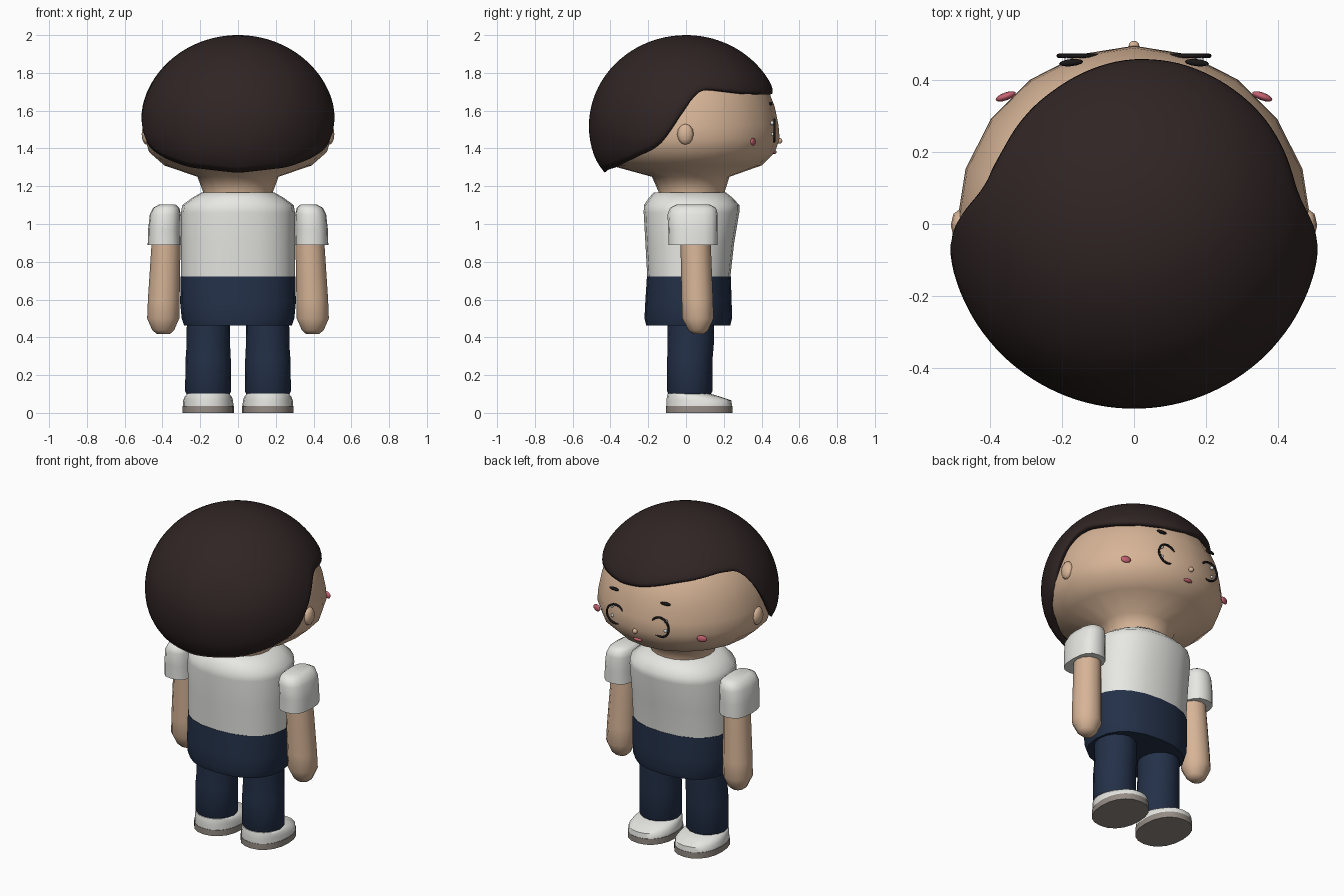
import bpy, bmesh, math
from mathutils import Vector

cube = bpy.data.objects.get("Cube")
if cube:
    bpy.data.objects.remove(cube)


def material(name, rgb):
    m = bpy.data.materials.new(name)
    m.use_nodes = True
    m.diffuse_color = (*rgb, 1)
    bsdf = next(n for n in m.node_tree.nodes if n.type == 'BSDF_PRINCIPLED')
    bsdf.inputs["Base Color"].default_value = (*rgb, 1)
    return m


SKIN = material("skin", (0.68, 0.46, 0.31))
HAIR = material("dark brown hair", (0.03, 0.018, 0.018))
SHIRT = material("off white cloth", (0.8, 0.8, 0.77))
NAVY = material("navy cloth", (0.017, 0.03, 0.065))
SOLE = material("taupe rubber", (0.30, 0.26, 0.23))
PINK = material("pink", (0.55, 0.12, 0.16))
BLACK = material("black", (0.01, 0.008, 0.008))
WHITE = material("white", (0.85, 0.87, 0.9))


def finish(name, bm, mat, angle=50):
    bmesh.ops.recalc_face_normals(bm, faces=bm.faces)
    me = bpy.data.meshes.new(name)
    bm.to_mesh(me)
    bm.free()
    me.materials.append(mat)
    ob = bpy.data.objects.new(name, me)
    bpy.context.collection.objects.link(ob)
    bpy.ops.object.select_all(action='DESELECT')
    ob.select_set(True)
    bpy.context.view_layer.objects.active = ob
    bpy.ops.object.shade_smooth_by_angle(angle=math.radians(angle))
    return ob


def signed_pow(v, p):
    return math.copysign(abs(v) ** p, v)


def loft(name, rings, mat, n=16, power=2.0, side=1, angle=50):
    """Stack rings of (z, centre x, centre y, radius x, radius y), capped at both ends."""
    bm = bmesh.new()
    loops = []
    for z, cx, cy, rx, ry in rings:
        loop = []
        for i in range(n):
            a = math.tau * i / n
            x = cx + rx * signed_pow(math.cos(a), 2 / power)
            y = cy + ry * signed_pow(math.sin(a), 2 / power)
            loop.append(bm.verts.new((side * x, y, z)))
        loops.append(loop)
    for lo, hi in zip(loops, loops[1:]):
        for i in range(n):
            j = (i + 1) % n
            bm.faces.new((lo[i], lo[j], hi[j], hi[i]))
    bm.faces.new(loops[0])
    bm.faces.new(loops[-1])
    return finish(name, bm, mat, angle)


def blob(name, loc, radii, mat, yaw=0, seg=12, rings=8):
    bm = bmesh.new()
    bmesh.ops.create_uvsphere(bm, u_segments=seg, v_segments=rings, radius=1)
    for v in bm.verts:
        v.co = Vector(a * b for a, b in zip(v.co, radii))
    ob = finish(name, bm, mat, 80)
    ob.location = loc
    ob.rotation_euler.z = yaw
    return ob


# Head and neck, turned as one form
loft("head", [(1.12, 0, .03, .185, .175), (1.17, 0, .03, .185, .175), (1.25, 0, .025, .215, .205),
              (1.31, 0, 0, .39, .40), (1.38, 0, 0, .47, .47), (1.45, 0, 0, .493, .496),
              (1.52, 0, 0, .488, .49), (1.62, 0, 0, .468, .47), (1.71, 0, 0, .43, .435),
              (1.82, 0, 0, .35, .355), (1.90, 0, 0, .22, .22), (1.94, 0, 0, .05, .05)],
     SKIN, n=20, angle=80)

# Hair cap: a dome trimmed along a side-parted hairline (azimuth, height)
HAIRLINE = [(-90, 1.27), (-55, 1.30), (-36, 1.345), (-19, 1.40), (-12, 1.45), (-7, 1.52), (0, 1.61),
            (6, 1.685), (13, 1.715), (41, 1.69), (75, 1.685), (92, 1.70), (118, 1.75), (150, 1.785),
            (166, 1.775), (174, 1.71), (180, 1.62), (187, 1.52), (192, 1.45), (199, 1.40),
            (216, 1.345), (235, 1.30), (270, 1.27)]


def hairline(deg):
    deg = (deg + 90) % 360 - 90
    for (a, za), (b, zb) in zip(HAIRLINE, HAIRLINE[1:]):
        if a <= deg <= b:
            return za + (zb - za) * (deg - a) / (b - a)


bm = bmesh.new()
COLS, ROWS = 120, 28
top = bm.verts.new((0, 0, 2.0))
previous = None
for r in range(1, ROWS + 1):
    t = r / ROWS
    tuck = 1 - 0.025 * max(0, (t - 0.9) / 0.1) ** 2
    row = []
    for c in range(COLS):
        deg = 360 * c / COLS
        edge = sum(hairline(deg + d) for d in (-4, -2, 0, 2, 4)) / 5
        polar = t * math.acos((edge - 1.52) / 0.48)
        a, s = math.radians(deg), math.sin(polar) * tuck
        row.append(bm.verts.new((0.519 * s * math.cos(a), 0.511 * s * math.sin(a) - 0.004 * t,
                                 1.52 + 0.48 * math.cos(polar))))
    for c in range(COLS):
        d = (c + 1) % COLS
        if previous:
            bm.faces.new((previous[c], row[c], row[d], previous[d]))
        else:
            bm.faces.new((top, row[c], row[d]))
    previous = row
hair = finish("hair", bm, HAIR, 60)
shell = hair.modifiers.new("thickness", 'SOLIDIFY')
shell.thickness = 0.035
shell.offset = -1

# Central face features
blob("nose", (0, .495, 1.44), (.015, .015, .015), SKIN)
blob("mouth", (0, .468, 1.38), (.03, .012, .01), PINK)

# Shirt body and the trouser top below it
loft("shirt", [(.72, 0, .015, .302, .22), (.90, 0, .02, .302, .235), (1.06, 0, .029, .302, .253),
               (1.10, 0, .03, .295, .253), (1.14, 0, .025, .24, .22), (1.168, 0, .02, .19, .19)],
     SHIRT, n=20, power=2.3)
loft("trouser_top", [(.462, 0, .012, .285, .222), (.50, 0, .012, .298, .232),
                     (.58, 0, .013, .306, .229), (.722, 0, .015, .305, .222)],
     NAVY, n=20, power=2.3)

# Paired parts
for side, tag in ((1, "left"), (-1, "right")):
    blob(tag + "_ear", (side * .485, -.003, 1.475), (.025, .044, .055), SKIN, seg=8, rings=6)
    blob(tag + "_cheek", (side * .357, .355, 1.435), (.03, .011, .02), PINK, yaw=-side * .35)
    blob(tag + "_brow", (side * .175, .449, 1.637), (.034, .01, .01), BLACK, yaw=-side * .1)
    for z, x, size in ((1.535, .183, .011), (1.475, .18, .009)):
        blob(tag + "_eye_glint", (side * x, .457, z), (size, size, size), WHITE)

    # Eye ring, its inner half sunk into the face
    bpy.ops.mesh.primitive_torus_add(location=(side * .152, .468, 1.495), rotation=(math.pi / 2, 0, 0),
                                     major_radius=.058, minor_radius=.006,
                                     major_segments=28, minor_segments=8)
    eye = bpy.context.object
    eye.name = tag + "_eye_ring"
    eye.data.materials.append(BLACK)
    bpy.ops.object.shade_smooth()

    loft(tag + "_sleeve", [(.89, .39, .037, .088, .13), (.97, .39, .037, .086, .131),
                           (1.05, .385, .035, .082, .133), (1.085, .38, .037, .07, .122),
                           (1.102, .375, .037, .045, .09)], SHIRT, n=16, power=2.6, side=side)
    loft(tag + "_arm", [(.418, .395, .065, .035, .03), (.438, .396, .065, .058, .052),
                        (.50, .396, .063, .085, .083), (.60, .393, .06, .084, .083),
                        (.92, .38, .05, .076, .08)], SKIN, n=12, side=side, angle=60)
    loft(tag + "_leg", [(.095, .158, .02, .112, .11), (.115, .158, .02, .122, .12),
                        (.28, .158, .02, .12, .12), (.36, .157, .025, .115, .122),
                        (.50, .157, .025, .114, .125)], NAVY, n=16, side=side)
    loft(tag + "_sole", [(0, .158, .07, .137, .176), (.036, .158, .07, .137, .176)],
         SOLE, n=20, power=2.2, side=side)
    loft(tag + "_shoe", [(.036, .158, .07, .134, .174), (.066, .158, .068, .132, .172),
                         (.085, .158, .042, .125, .143), (.102, .158, .015, .112, .112)],
         SHIRT, n=20, power=2.2, side=side, angle=60)
